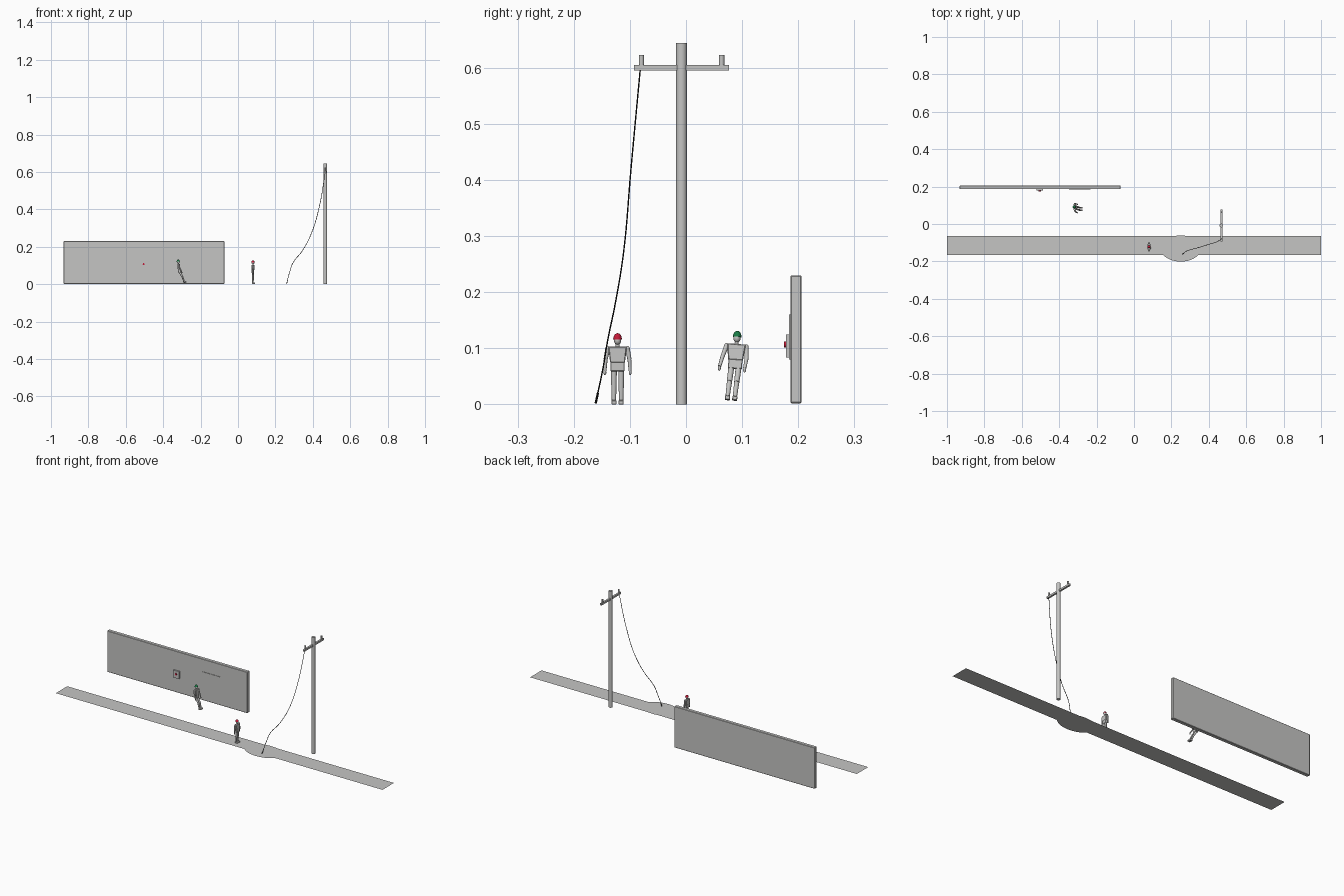
import bpy, bmesh, math
from mathutils import Vector, Matrix

cube = bpy.data.objects.get("Cube")
if cube:
    bpy.data.objects.remove(cube)


def material(name, rgb):
    m = bpy.data.materials.new(name)
    m.use_nodes = True
    m.diffuse_color = (*rgb, 1)
    m.node_tree.nodes["Principled BSDF"].inputs["Base Color"].default_value = (*rgb, 1)
    return m


grey = material("light grey", (0.56, 0.56, 0.55))
red = material("red", (0.55, 0.01, 0.04))
green = material("green", (0.01, 0.2, 0.06))
black = material("black", (0.01, 0.01, 0.01))


def finish(name, bm, mat, smooth=False, bevel=0):
    bmesh.ops.recalc_face_normals(bm, faces=bm.faces[:])
    mesh = bpy.data.meshes.new(name)
    bm.to_mesh(mesh)
    bm.free()
    ob = bpy.data.objects.new(name, mesh)
    bpy.context.collection.objects.link(ob)
    mesh.materials.append(mat)
    if bevel:
        mod = ob.modifiers.new("bevel", 'BEVEL')
        mod.width = bevel
    if smooth:
        bpy.ops.object.select_all(action='DESELECT')
        ob.select_set(True)
        bpy.context.view_layer.objects.active = ob
        bpy.ops.object.shade_smooth_by_angle(angle=math.radians(40))
    return ob


def box(name, lo, hi, mat=grey, bevel=0, taper=1):
    """Box between two corners; taper scales the lower end in y."""
    lo, hi = Vector(lo), Vector(hi)
    bm = bmesh.new()
    bmesh.ops.create_cube(bm, size=1)
    for v in bm.verts:
        if v.co.z < 0:
            v.co.y *= taper
        v.co = (lo + hi) / 2 + v.co * (hi - lo)
    return finish(name, bm, mat, bevel=bevel)


def rod(name, a, b, r1, r2=None, mat=grey, sides=16):
    """Round bar from a to b, optionally tapered."""
    a, b = Vector(a), Vector(b)
    d = b - a
    turn = d.to_track_quat('Z', 'Y').to_matrix().to_4x4()
    bm = bmesh.new()
    bmesh.ops.create_cone(bm, cap_ends=True, segments=sides, radius1=r1,
                          radius2=r1 if r2 is None else r2, depth=d.length,
                          matrix=Matrix.Translation((a + b) / 2) @ turn)
    return finish(name, bm, mat, smooth=True)


def ball(name, c, size, mat=grey, dome=False):
    """Ellipsoid, or its upper half with a closed base."""
    bm = bmesh.new()
    bmesh.ops.create_uvsphere(bm, u_segments=16, v_segments=10, radius=1)
    if dome:
        cut = bmesh.ops.bisect_plane(bm, geom=bm.verts[:] + bm.edges[:] + bm.faces[:],
                                     plane_co=(0, 0, 0), plane_no=(0, 0, 1), clear_inner=True)
        bmesh.ops.contextual_create(bm, geom=[e for e in cut["geom_cut"]
                                              if isinstance(e, bmesh.types.BMEdge)])
    for v in bm.verts:
        v.co = Vector(c) + v.co * Vector(size)
    return finish(name, bm, mat, smooth=True)


# Ground strip with a rounded patch
bm = bmesh.new()
bm.faces.new([bm.verts.new(p) for p in
              ((-1, -.165, 0), (1, -.165, 0), (1, -.065, 0), (-1, -.065, 0))])
finish("road", bm, grey)
bm = bmesh.new()
bmesh.ops.create_circle(bm, cap_ends=True, segments=40, radius=1)
for v in bm.verts:
    v.co = (0.25 + v.co.x * 0.108, -0.131 + v.co.y * 0.07, 0.0006)
finish("round_patch", bm, grey)

# Wall with control box and thin panel
box("wall", (-.932, .186, .002), (-.073, .206, .23), bevel=.002)
box("control_box", (-.522, .178, .084), (-.486, .187, .125))
rod("red_button", (-.504, .179, .107), (-.504, .1745, .107), .0055, mat=red)
box("wall_panel", (-.348, .1835, .08), (-.233, .187, .16))

# Utility pole
px, py = .467, -.008
rod("pole", (px, py, 0), (px, py, .644), .0097, sides=24)
box("crossarm", (px - .005, -.093, .595), (px + .005, .077, .605))
for side in (-1, 1):
    y = py + side * .0715
    rod("insulator", (px, y, .604), (px, y, .623), .0047)

# Hanging wire
path = [(.467, -.081, .603), (.436, -.098, .42), (.393, -.111, .273), (.345, -.126, .18),
        (.293, -.140, .112), (.276, -.148, .064), (.26, -.161, .003)]
curve = bpy.data.curves.new("wire", 'CURVE')
curve.dimensions = '3D'
curve.bevel_depth = .0014
curve.bevel_resolution = 1
curve.resolution_u = 8
curve.use_fill_caps = True
spline = curve.splines.new('BEZIER')
spline.bezier_points.add(len(path) - 1)
for point, co in zip(spline.bezier_points, path):
    point.co = co
    point.handle_left_type = point.handle_right_type = 'AUTO'
curve.materials.append(black)
wire = bpy.data.objects.new("wire", curve)
bpy.context.collection.objects.link(wire)
rod("wire_end", (.265, -.157, .02), (.26, -.161, .002), .002, mat=black, sides=8)


def person(name, place, helmet, lean=0, side_lean=0, legs=(0, 0), arms=(0, 0)):
    """Figure facing +x; legs and arms give forward reach and sideways shift."""
    parts = [
        box(name + "_chest", (-.007, -.0165, .074), (.007, .0165, .103), bevel=.0015, taper=.8),
        box(name + "_hips", (-.0065, -.0125, .059), (.0065, .0125, .0755), bevel=.001),
        rod(name + "_neck", (0, 0, .1), (0, 0, .11), .0035),
        ball(name + "_head", (0, 0, .1145), (.0075, .0065, .0085)),
        ball(name + "_helmet", (0, 0, .116), (.0088, .0078, .011), helmet, dome=True)]
    for side, word in ((1, "left"), (-1, "right")):
        tag = name + "_" + word
        # leg and boot
        hip = Vector((0, side * .0065, .062))
        ankle = Vector((legs[0], side * .0065 + legs[1], .006))
        knee = (hip + ankle) / 2 + Vector((.003 if legs[0] else 0, 0, 0))
        parts += [rod(tag + "_thigh", hip, knee, .0053, .0047),
                  rod(tag + "_shin", knee, ankle, .0047, .0038),
                  box(tag + "_boot", ankle + Vector((-.005, -.0045, -.006)),
                      ankle + Vector((.011, .0045, .0015)), bevel=.001)]
        # arm and hand
        shoulder = Vector((0, side * .0175, .0995))
        elbow = Vector((arms[0] * .3, side * .0215 + arms[1] * .4, .079))
        hand = Vector((arms[0], side * .0225 + arms[1], .06))
        parts += [ball(tag + "_shoulder", shoulder, (.0045,) * 3),
                  rod(tag + "_upper_arm", shoulder, elbow, .0043, .0036),
                  rod(tag + "_forearm", elbow, hand, .0036, .0028),
                  ball(tag + "_hand", hand - Vector((0, 0, .003)), (.003, .0025, .005))]
    # lean and place the whole figure
    move = (Matrix.Translation(place) @ Matrix.Rotation(math.radians(side_lean), 4, 'X')
            @ Matrix.Rotation(math.radians(lean), 4, 'Y'))
    for ob in parts:
        ob.matrix_world = move


person("standing_worker", (.08, -.122, 0), red)
person("falling_worker", (-.307, .083, .005), green, lean=-6, side_lean=-4,
       legs=(.02, -.003), arms=(.012, -.005))
